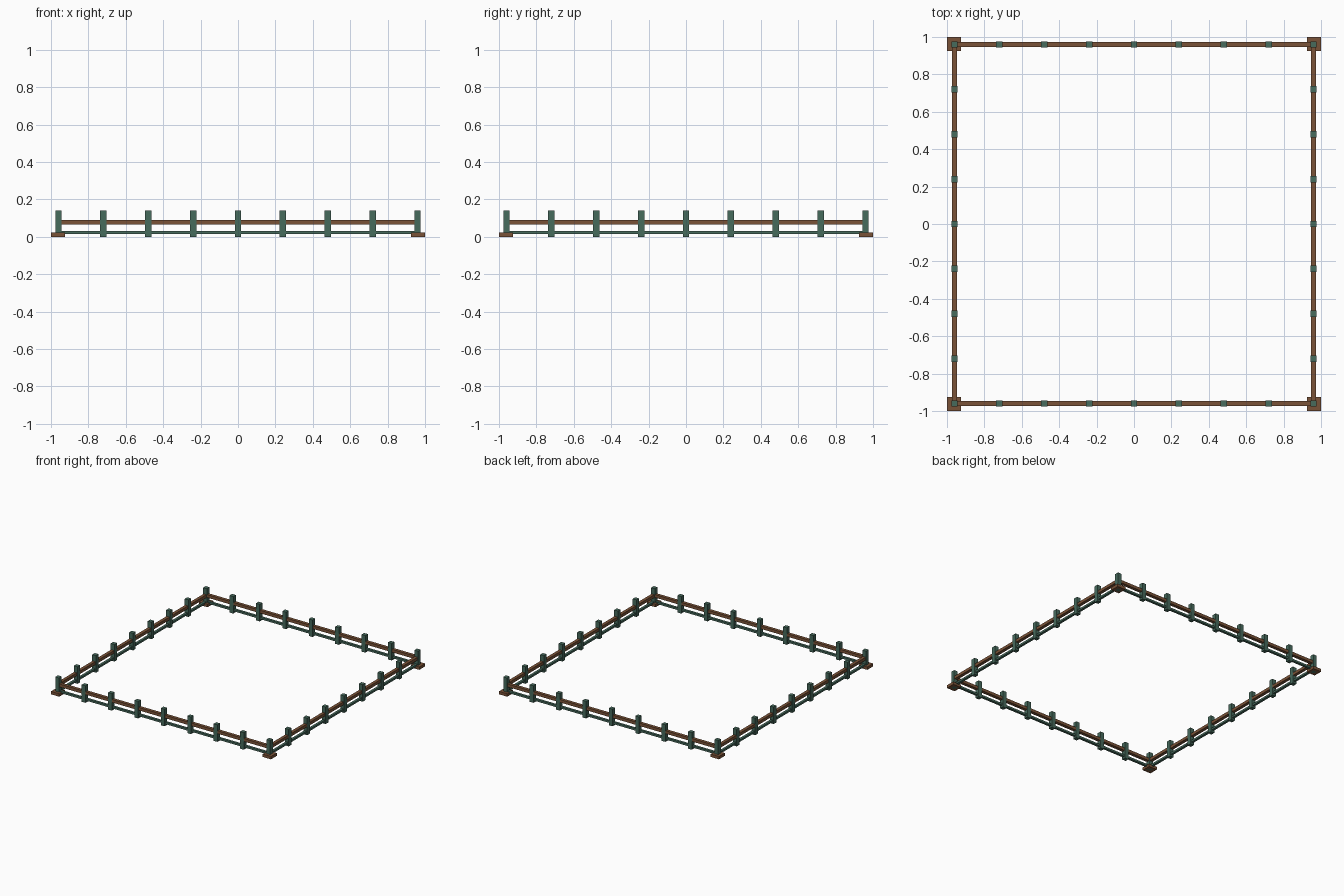
import bpy, bmesh

if "Cube" in bpy.data.objects:
    bpy.data.objects.remove(bpy.data.objects["Cube"])

def material(name, rgb):
    m = bpy.data.materials.new(name)
    m.diffuse_color = (*rgb, 1)
    m.use_nodes = True
    m.node_tree.nodes["Principled BSDF"].inputs["Base Color"].default_value = m.diffuse_color
    return m

GREEN = material("green paint", (0.062, 0.145, 0.108))
BROWN = material("brown wood", (0.195, 0.085, 0.038))

def box(name, x, y, z0, z1, sx, sy, mat, chamfer=0.0):
    bm = bmesh.new()
    bmesh.ops.create_cube(bm, size=1)
    for v in bm.verts:
        v.co.x = x + v.co.x * sx
        v.co.y = y + v.co.y * sy
        v.co.z = z1 if v.co.z > 0 else z0
    if chamfer:
        top = [e for e in bm.edges if all(v.co.z > z1 - 1e-5 for v in e.verts)]
        bmesh.ops.bevel(bm, geom=top, offset=chamfer, segments=1, affect='EDGES')
    me = bpy.data.meshes.new(name)
    bm.to_mesh(me)
    bm.free()
    me.materials.append(mat)
    ob = bpy.data.objects.new(name, me)
    bpy.context.collection.objects.link(ob)

R, STEP = 0.96, 0.24

# posts around the square, each position once
for i in range(-4, 5):
    for j in range(-4, 5):
        if max(abs(i), abs(j)) == 4:
            box("post", i * STEP, j * STEP, 0, 0.14, 0.034, 0.034, GREEN)

for s in (-1, 1):
    # upper brown rails and lower green rails on the four sides
    for name, z0, z1, w, mat in (("upper_rail", 0.066, 0.09, 0.026, BROWN),
                                 ("lower_rail", 0.016, 0.032, 0.02, GREEN)):
        box(name, 0, s * R, z0, z1, 2 * R + w, w, mat)
        box(name, s * R, 0, z0, z1, w, 2 * R - w, mat)
    # corner base plates
    for t in (-1, 1):
        box("corner_base", s * 0.9625, t * 0.9625, 0, 0.024, 0.075, 0.075, BROWN)
